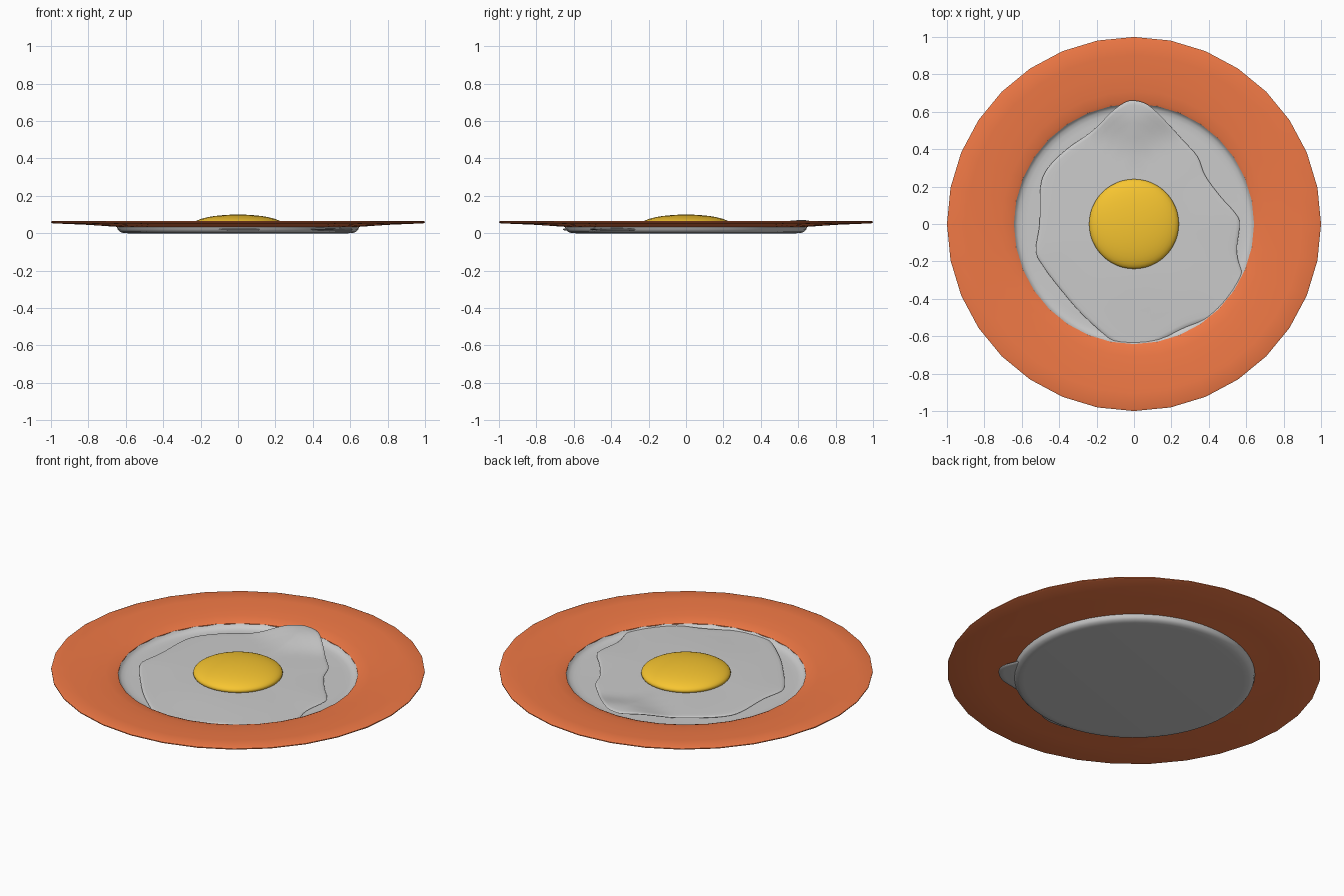
import bpy, math
from mathutils import Vector

if "Cube" in bpy.data.objects:
    bpy.data.objects.remove(bpy.data.objects["Cube"])


def make_object(name, verts, faces, color=None, angle=50):
    mesh = bpy.data.meshes.new(name)
    mesh.from_pydata(verts, [], faces)
    obj = bpy.data.objects.new(name, mesh)
    bpy.context.collection.objects.link(obj)
    if color:
        mat = bpy.data.materials.new(name + "_color")
        mat.diffuse_color = (*color, 1)
        mat.use_nodes = True
        mat.node_tree.nodes["Principled BSDF"].inputs["Base Color"].default_value = mat.diffuse_color
        mesh.materials.append(mat)
    bpy.ops.object.select_all(action='DESELECT')
    bpy.context.view_layer.objects.active = obj
    obj.select_set(True)
    bpy.ops.object.mode_set(mode='EDIT')
    bpy.ops.mesh.select_all(action='SELECT')
    bpy.ops.mesh.remove_doubles(threshold=0.00001)
    bpy.ops.mesh.normals_make_consistent(inside=False)
    bpy.ops.object.mode_set(mode='OBJECT')
    bpy.ops.object.shade_smooth_by_angle(angle=math.radians(angle))
    return obj


def loft_faces(rings, n, closed=False):
    """Quads joining consecutive rings of n vertices."""
    return [(i * n + j, i * n + (j + 1) % n,
             (i + 1) % rings * n + (j + 1) % n, (i + 1) % rings * n + j)
            for i in range(rings if closed else rings - 1) for j in range(n)]


def lathe(name, profile, n, color=None, closed=False):
    verts = [(r * math.cos(2 * math.pi * j / n), r * math.sin(2 * math.pi * j / n), z)
             for r, z in profile for j in range(n)]
    faces = loft_faces(len(profile), n, closed)
    if not closed:  # flat caps at both ends
        last = (len(profile) - 1) * n
        faces += [tuple(range(n)), tuple(range(last, last + n))]
    return make_object(name, verts, faces, color)


def smooth(a, b, t):
    t = min(1, max(0, (t - a) / (b - a)))
    return t * t * (3 - 2 * t)


# Wide sloping plate rim
lathe("plate_rim", [(0.642, 0.034), (0.70, 0.038), (0.80, 0.045), (0.99, 0.053),
                    (1.0, 0.057), (1.0, 0.062), (0.99, 0.066), (0.90, 0.064),
                    (0.80, 0.060), (0.71, 0.053), (0.66, 0.045), (0.642, 0.038)],
      32, (0.87, 0.19, 0.06), closed=True)

# Shallow plate well
lathe("plate_well", [(0.59, 0), (0.615, 0.002), (0.632, 0.008), (0.642, 0.018),
                     (0.648, 0.037), (0.642, 0.038), (0.634, 0.026),
                     (0.622, 0.018), (0.60, 0.013), (0.57, 0.012)], 64)

# Yolk dome
dome = [(0.24 * math.cos(a), 0.046 + 0.054 * math.sin(a))
        for a in [math.radians(-25 + 115 * i / 14) for i in range(14)]]
lathe("yolk", dome + [(0.002, 0.1)], 48, (0.93, 0.56, 0.03))

# Egg white: irregular outline, curling up at the back
outline = [(0, .66), (.07, .64), (.15, .57), (.26, .45), (.34, .36), (.38, .26),
           (.46, .15), (.54, .06), (.565, 0), (.55, -.15), (.578, -.26), (.615, -.36),
           (.585, -.43), (.51, -.485), (.40, -.51), (.28, -.55), (.16, -.61),
           (.08, -.65), (0, -.66), (-.10, -.635), (-.27, -.49), (-.40, -.34),
           (-.49, -.22), (-.525, -.14), (-.505, 0), (-.50, .20), (-.46, .30),
           (-.36, .40), (-.22, .50), (-.12, .60), (-.05, .65)]
pts = [Vector(p) for p in outline]
k = len(pts)
edge = []
for i in range(k):  # Catmull-Rom smoothing of the outline
    a, b, c, d = (pts[(i + o) % k] for o in (-1, 0, 1, 2))
    for t in (0, .25, .5, .75):
        edge.append(0.5 * (2 * b + (c - a) * t + (2 * a - 5 * b + 4 * c - d) * t * t
                           + (3 * b - a - 3 * c + d) * t ** 3))


def base_height(x, y):
    ripple = 0.0012 * math.sin(9 * x + 4 * y) * math.sin(8 * y - 3 * x)
    lift = 0.038 * smooth(0.36, 0.60, y - 0.35 * abs(x))
    droop = 0.006 * smooth(0.3, 0.66, math.hypot(x, min(y, 0)))
    return 0.027 + ripple + lift - droop


# (scale, offset from mid surface) from top centre round the lip to the underside
layers = [(0.003, .010), (.2, .010), (.4, .010), (.55, .009), (.7, .008), (.82, .007),
          (.91, .006), (.965, .0055), (.99, .004), (1, 0), (.99, -.004),
          (.96, -.006), (.85, -.006), (.65, -.006), (.35, -.006), (0.003, -.006)]
n = len(edge)
verts = [(p.x * s, p.y * s, base_height(p.x * s, p.y * s) + dz)
         for s, dz in layers for p in edge]
last = (len(layers) - 1) * n
faces = loft_faces(len(layers), n) + [tuple(range(n)), tuple(range(last, last + n))]
make_object("egg_white", verts, faces, angle=70)
